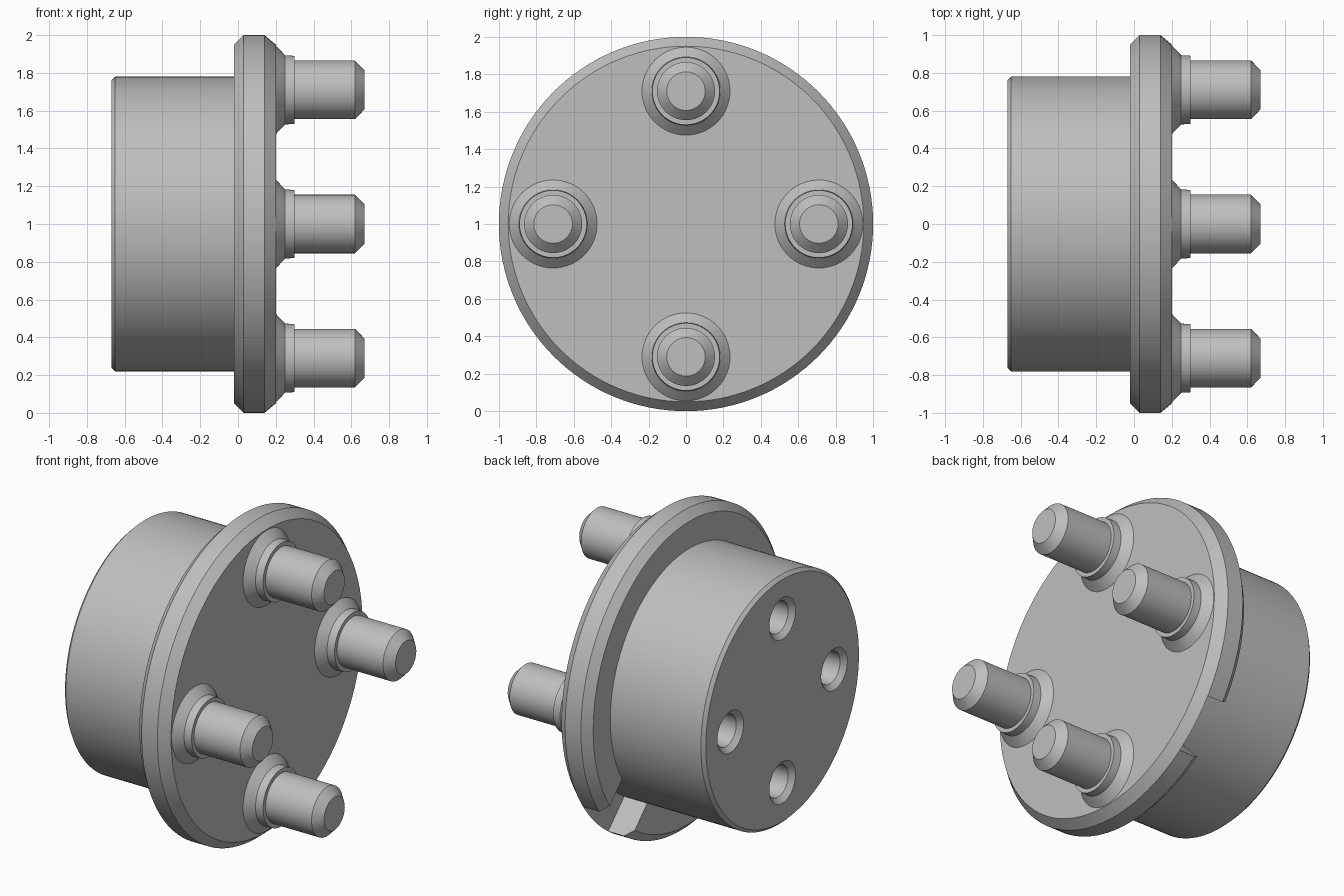
import bpy, bmesh, math
from mathutils import Matrix, Vector

cube = bpy.data.objects.get("Cube")
if cube:
    bpy.data.objects.remove(cube, do_unlink=True)

grey = bpy.data.materials.new("plain grey")
grey.use_nodes = True
COLOUR = (0.52, 0.52, 0.52, 1)
grey.diffuse_color = COLOUR
grey.node_tree.nodes["Principled BSDF"].inputs["Base Color"].default_value = COLOUR

CENTRE_Z = 1.0
QUARTERS = [(0, 1), (1, 0), (0, -1), (-1, 0)]


def add_object(name, bm):
    bmesh.ops.recalc_face_normals(bm, faces=bm.faces)
    mesh = bpy.data.meshes.new(name)
    bm.to_mesh(mesh)
    bm.free()
    mesh.materials.append(grey)
    obj = bpy.data.objects.new(name, mesh)
    bpy.context.collection.objects.link(obj)
    return obj


def lathe(name, profile, y=0, z=0, steps=96):
    """Turn an (x, radius) profile around an axis parallel to x."""
    bm = bmesh.new()
    verts = [bm.verts.new((x, 0, r)) for x, r in profile]
    edges = [bm.edges.new(pair) for pair in zip(verts, verts[1:])]
    bmesh.ops.spin(bm, geom=verts + edges, cent=(0, 0, 0), axis=(1, 0, 0),
                   angle=math.tau, steps=steps, use_duplicate=False)
    bmesh.ops.remove_doubles(bm, verts=bm.verts, dist=1e-4)
    bmesh.ops.translate(bm, verts=bm.verts, vec=(0, y, CENTRE_Z + z))
    return add_object(name, bm)


def cut(obj, cutter):
    """Subtract the cutter, bake the result and drop the cutter."""
    cutter.hide_render = True
    mod = obj.modifiers.new("cut", 'BOOLEAN')
    mod.operation = 'DIFFERENCE'
    mod.solver = 'EXACT'
    mod.object = cutter
    graph = bpy.context.evaluated_depsgraph_get()
    graph.update()
    baked = bpy.data.meshes.new_from_object(obj.evaluated_get(graph))
    obj.modifiers.clear()
    obj.data = baked
    bpy.data.objects.remove(cutter, do_unlink=True)


# Cylindrical body with a small chamfer, running into the flange
body = lathe("body", [(-0.67, 0), (-0.67, 0.76), (-0.65, 0.78),
                      (0.17, 0.78), (0.17, 0)], steps=128)

# Four countersunk blind holes in the end of the body
for y, z in QUARTERS:
    cut(body, lathe("hole_cutter",
                    [(-0.72, 0), (-0.72, 0.13), (-0.67, 0.13), (-0.64, 0.1),
                     (-0.27, 0.1), (-0.27, 0)], y * 0.515, z * 0.515, 48))

# Flange, chamfered on both rims
flange = lathe("flange", [(-0.02, 0), (-0.02, 0.95), (0.03, 1), (0.14, 1),
                          (0.2, 0.95), (0.2, 0)], steps=128)

# Alignment slot in the rear of the flange, low on the back
bm = bmesh.new()
bmesh.ops.create_cube(bm, size=1)
bmesh.ops.scale(bm, verts=bm.verts, vec=(0.24, 0.5, 0.35))
bmesh.ops.translate(bm, verts=bm.verts, vec=(0.02, 0.95, 0))
bmesh.ops.rotate(bm, verts=bm.verts, cent=(0, 0, 0),
                 matrix=Matrix.Rotation(math.radians(-45), 3, 'X'))
bmesh.ops.translate(bm, verts=bm.verts, vec=Vector((0, 0, CENTRE_Z)))
cut(flange, add_object("slot_cutter", bm))

# Four pins, each with a conical foot, a collar and a chamfered tip
parts = [body, flange]
for (y, z), side in zip(QUARTERS, ("top", "back", "bottom", "front")):
    parts.append(lathe(side + "_pin",
                       [(0.18, 0), (0.18, 0.235), (0.2, 0.235), (0.25, 0.183),
                        (0.3, 0.18), (0.3, 0.155), (0.62, 0.155),
                        (0.67, 0.103), (0.67, 0)], y * 0.71, z * 0.71, 64))

# Smooth round walls, crisp edges
bpy.ops.object.select_all(action='DESELECT')
for obj in parts:
    obj.select_set(True)
bpy.context.view_layer.objects.active = body
bpy.ops.object.shade_smooth_by_angle(angle=math.radians(25))
